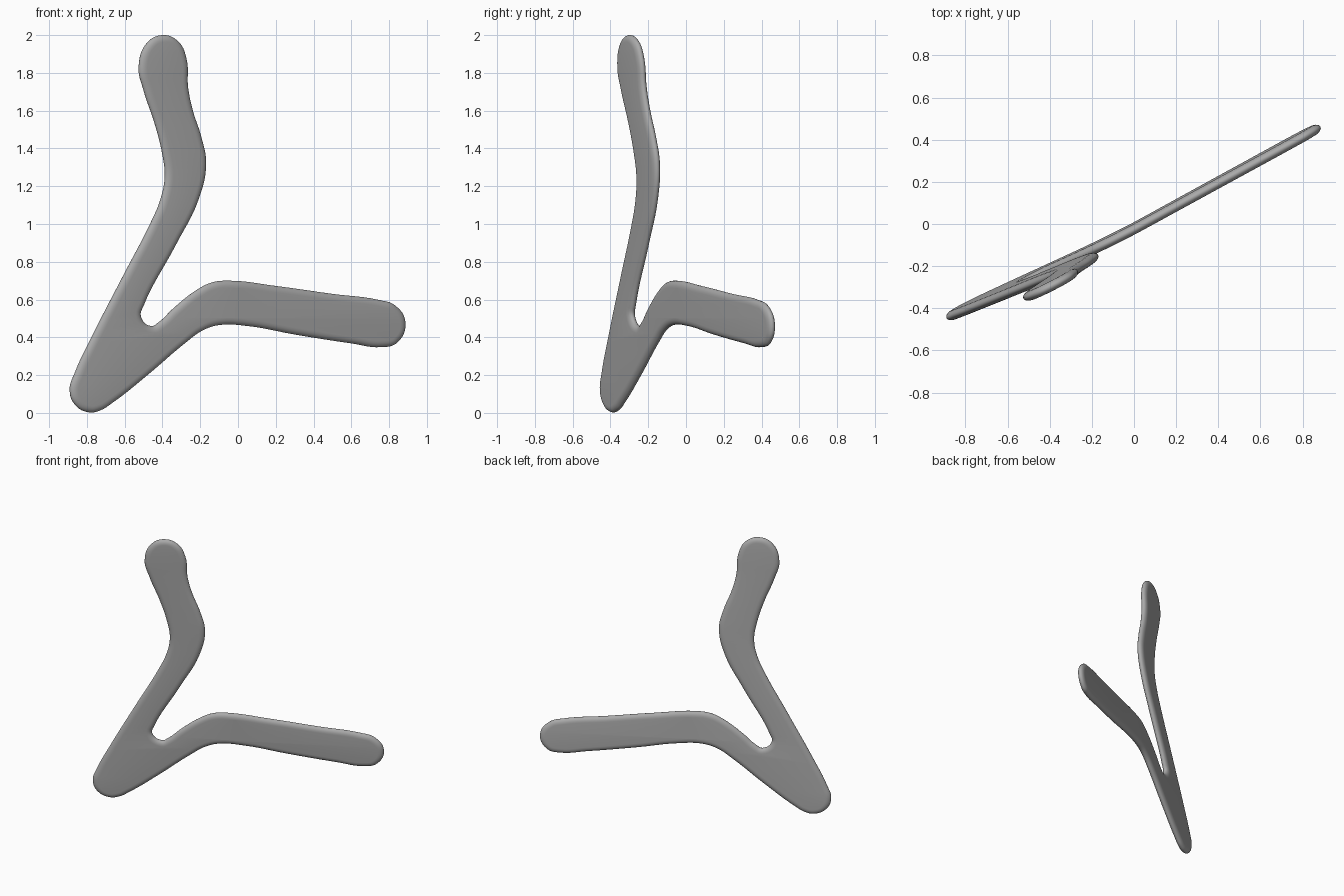
import bpy, bmesh
from mathutils import Vector

cube = bpy.data.objects.get("Cube")
if cube:
    bpy.data.objects.remove(cube, do_unlink=True)

EDGE_WIDTH = 0.035
HALF_THICKNESS = 0.023
TILT_X, TILT_Z, OFFSET = 0.506, -0.054, 0.01
ARM_LIFT = 0.033

# Outline as seen from the front, split into the stretches of the shape
lower_tip = [(-.67, .05), (-.73, .013), (-.79, .003), (-.86, .04), (-.89, .12), (-.86, .22)]
upper_outer = [(-.78, .39), (-.6, .74), (-.46, 1.01), (-.41, 1.13), (-.387, 1.25), (-.4, 1.37), (-.44, 1.53)]
upper_tip = [(-.5, 1.71), (-.525, 1.83), (-.48, 1.96), (-.4, 2), (-.32, 1.97), (-.275, 1.88)]
upper_inner = [(-.265, 1.72), (-.24, 1.6), (-.195, 1.46), (-.17, 1.32), (-.21, 1.13), (-.33, .89)]
crotch = [(-.5, .57), (-.515, .51), (-.46, .46), (-.42, .48)]
side_top = [(-.34, .555), (-.22, .65), (-.14, .69), (-.05, .7), (.2, .672), (.5, .63)]
side_tip = [(.75, .597), (.83, .57), (.885, .48), (.84, .37), (.76, .348)]
side_bottom = [(.6, .368), (.3, .415), (.05, .46), (-.1, .465), (-.19, .435), (-.28, .37), (-.48, .2)]
outline = lower_tip + upper_outer + upper_tip + upper_inner + crotch + side_top + side_tip + side_bottom


def filled_outline(points):
    """Filled smooth curve with a rounded rim, returned as a mesh."""
    curve = bpy.data.curves.new("outline", "CURVE")
    curve.dimensions = "2D"
    curve.fill_mode = "BOTH"
    curve.resolution_u = 6
    curve.bevel_depth = EDGE_WIDTH
    curve.bevel_resolution = 4
    curve.offset = -EDGE_WIDTH
    spline = curve.splines.new("BEZIER")
    spline.bezier_points.add(len(points) - 1)
    for knot, (x, z) in zip(spline.bezier_points, points):
        knot.co = (x, z, 0)
        knot.handle_left_type = knot.handle_right_type = "AUTO"
    spline.use_cyclic_u = True
    helper = bpy.data.objects.new("outline_helper", curve)
    bpy.context.collection.objects.link(helper)
    bpy.context.view_layer.update()
    evaluated = helper.evaluated_get(bpy.context.evaluated_depsgraph_get())
    mesh = bpy.data.meshes.new_from_object(evaluated)
    bpy.data.objects.remove(helper, do_unlink=True)
    bpy.data.curves.remove(curve)
    return mesh


# Flat throwing blade, tilted into its plane with the side arm lifted slightly
mesh = filled_outline(outline)
mesh.name = "boomerang_blade"
bm = bmesh.new()
bm.from_mesh(mesh)
bmesh.ops.remove_doubles(bm, verts=bm.verts, dist=0.0002)
bmesh.ops.bisect_plane(bm, geom=bm.verts[:] + bm.edges[:] + bm.faces[:],
                       plane_co=(0, 0, 0), plane_no=(1, 0, 0))
normal = Vector((TILT_X, -1, TILT_Z)).normalized()
for v in bm.verts:
    x, z, depth = v.co
    y = TILT_X * x + TILT_Z * z + OFFSET + ARM_LIFT * max(0, x)
    v.co = Vector((x, y, z)) + normal * depth * HALF_THICKNESS / EDGE_WIDTH
bmesh.ops.recalc_face_normals(bm, faces=bm.faces)
bm.to_mesh(mesh)
bm.free()

# Plain grey finish
grey = bpy.data.materials.new("plain grey")
grey.use_nodes = True
colour = (0.4, 0.4, 0.4, 1)
grey.diffuse_color = colour
grey.node_tree.nodes["Principled BSDF"].inputs["Base Color"].default_value = colour
mesh.materials.clear()
mesh.materials.append(grey)

blade = bpy.data.objects.new("boomerang_blade", mesh)
bpy.context.collection.objects.link(blade)
bpy.ops.object.select_all(action="DESELECT")
blade.select_set(True)
bpy.context.view_layer.objects.active = blade
bpy.ops.object.shade_smooth_by_angle(angle=0.6)
